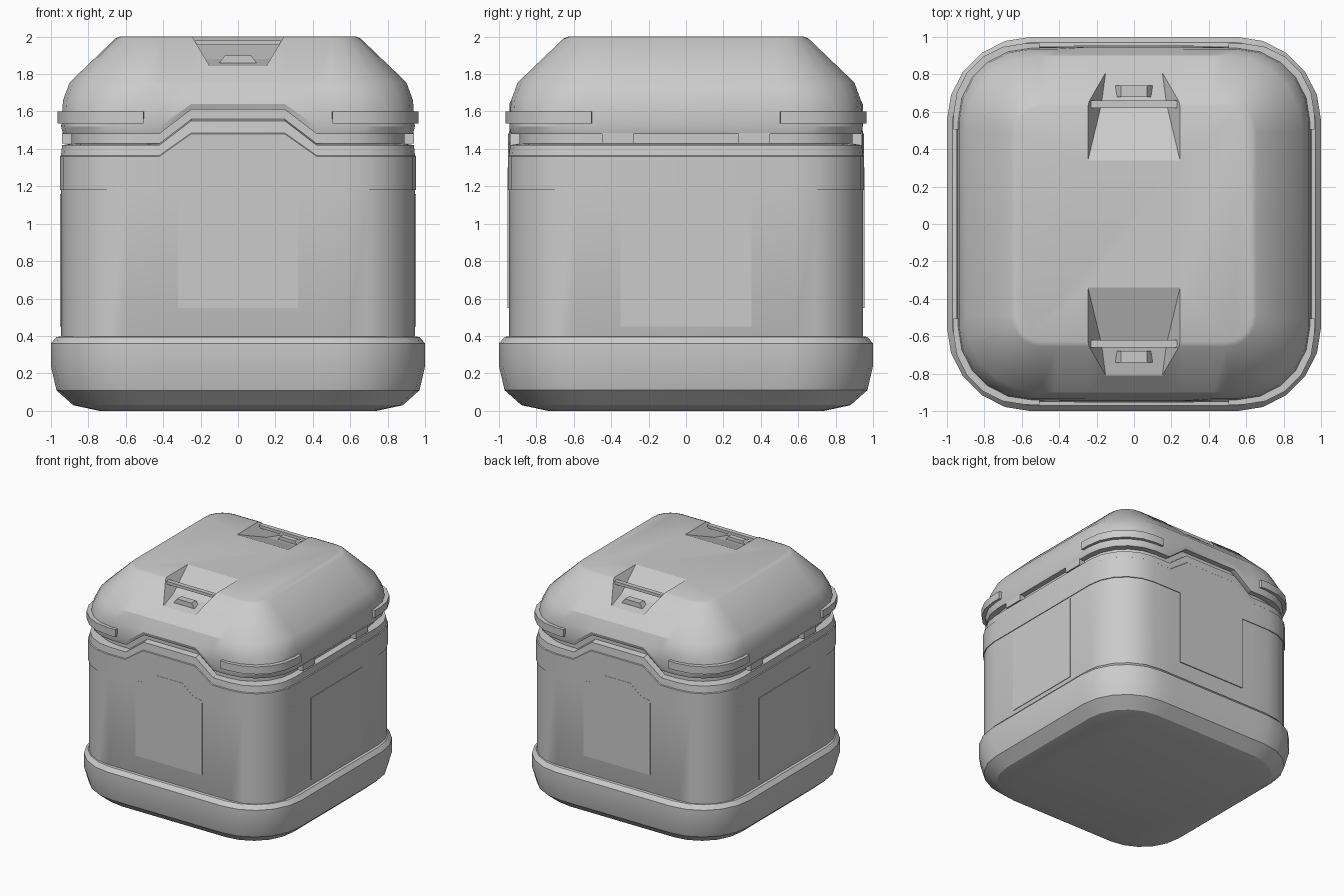
import bpy, bmesh, math
from mathutils import Vector

cube = bpy.data.objects.get("Cube")
if cube:
    bpy.data.objects.remove(cube, do_unlink=True)

GREY = (0.6, 0.6, 0.6, 1)
grey = bpy.data.materials.new("light_grey")
grey.use_nodes = True
grey.diffuse_color = GREY
grey.node_tree.nodes["Principled BSDF"].inputs["Base Color"].default_value = GREY

ARCH_X = (0.42, 0.25, -0.25, -0.42)
STEPS = 5


def finish(name, bm, smooth=True):
    bmesh.ops.recalc_face_normals(bm, faces=bm.faces)
    mesh = bpy.data.meshes.new(name)
    bm.to_mesh(mesh)
    bm.free()
    mesh.materials.append(grey)
    obj = bpy.data.objects.new(name, mesh)
    bpy.context.collection.objects.link(obj)
    bpy.ops.object.select_all(action='DESELECT')
    obj.select_set(True)
    bpy.context.view_layer.objects.active = obj
    if smooth:
        bpy.ops.object.shade_smooth_by_angle(angle=math.radians(25))
    return obj


def arc(half, radius, quadrant):
    """Points of one rounded corner, counter-clockwise."""
    start = quadrant * math.pi / 2
    mid = start + math.pi / 4
    c = half - radius
    cx, cy = math.copysign(c, math.cos(mid)), math.copysign(c, math.sin(mid))
    for i in range(STEPS + 1):
        a = start + math.pi / 2 * i / STEPS
        yield cx + radius * math.cos(a), cy + radius * math.sin(a)


def ring(half, radius, z, arch=0):
    """Rounded square whose front and back edges can rise in the middle."""
    pts = []
    for q in range(4):
        pts += [(x, y, z) for x, y in arc(half, radius, q)]
        if q % 2 == 0:
            side = 1 if q == 0 else -1
            pts += [(x * side, half * side, z + (arch if abs(x) < 0.3 else 0)) for x in ARCH_X]
    return pts


def loft(name, sections):
    bm = bmesh.new()
    rings = [[bm.verts.new(p) for p in ring(*s)] for s in sections]
    for low, high in zip(rings, rings[1:]):
        n = len(low)
        for i in range(n):
            j = (i + 1) % n
            bm.faces.new((low[i], low[j], high[j], high[i]))
    bm.faces.new(rings[0])
    bm.faces.new(rings[-1])
    return finish(name, bm)


def prism(name, near, far, smooth=False):
    """Solid between two matching outlines."""
    bm = bmesh.new()
    a = [bm.verts.new(p) for p in near]
    b = [bm.verts.new(p) for p in far]
    for i in range(len(a)):
        j = (i + 1) % len(a)
        bm.faces.new((a[i], a[j], b[j], b[i]))
    bm.faces.new(a)
    bm.faces.new(b)
    return finish(name, bm, smooth)


def box(name, low, high):
    low, high = Vector(low), Vector(high)
    near = [(low.x, low.y), (high.x, low.y), (high.x, high.y), (low.x, high.y)]
    return prism(name, [(x, y, low.z) for x, y in near], [(x, y, high.z) for x, y in near])


# Flared base skirt
loft("base", [(0.74, 0.25, 0), (0.88, 0.38, 0.03), (0.97, 0.44, 0.11),
              (1.0, 0.45, 0.24), (1.0, 0.45, 0.36), (0.97, 0.42, 0.395), (0.92, 0.38, 0.40)])

# Body with shoulder band and arched top edge
loft("body", [(0.92, 0.36, 0.3), (0.946, 0.36, 0.36), (0.946, 0.36, 1.18),
              (0.952, 0.36, 1.18), (0.952, 0.36, 1.36, 0.12), (0.946, 0.36, 1.365, 0.12),
              (0.94, 0.36, 1.42, 0.13), (0.88, 0.34, 1.43, 0.13), (0.6, 0.15, 1.4)])

# Recessed neck seen in the gap under the lid
loft("neck", [(0.89, 0.36, 1.3), (0.89, 0.36, 1.63)])

# Lid
lid = loft("lid", [(0.6, 0.15, 1.62), (0.88, 0.34, 1.48, 0.13), (0.935, 0.38, 1.48, 0.13),
                   (0.945, 0.38, 1.52, 0.12), (0.935, 0.39, 1.66), (0.90, 0.40, 1.755),
                   (0.655, 0.16, 1.99), (0.63, 0.14, 2.0)])

# Wedge-shaped grip recesses, front and back
grip_profile = [(0.24, 2.04), (0.64, 1.88), (0.82, 1.84), (0.95, 1.84), (0.95, 2.04)]
for label, s in (("front", -1), ("back", 1)):
    sides = [[(k * (0.15 + (z - 1.84) * 0.6), s * y, z) for y, z in grip_profile] for k in (-1, 1)]
    cutter = prism("grip_cutter", *sides)
    cut = lid.modifiers.new("grip", 'BOOLEAN')
    cut.operation = 'DIFFERENCE'
    cut.solver = 'EXACT'
    cut.object = cutter
    bpy.context.view_layer.objects.active = lid
    bpy.ops.object.modifier_apply(modifier=cut.name)
    bpy.data.objects.remove(cutter, do_unlink=True)

    # Cross bar and latch hook inside the recess
    y0, y1 = sorted((s * 0.62, s * 0.66))
    box(label + "_grip_bar", (-0.23, y0, 1.955), (0.23, y1, 1.98))
    hook = [(-0.12, 1.83), (0.12, 1.83), (0.07, 1.9), (-0.07, 1.9)]
    prism(label + "_latch_hook", [(x, s * 0.68, z) for x, z in hook],
          [(x, s * 0.74, z) for x, z in hook])

    # Label panel with a raised tab at its top
    panel = [(-0.32, 0.55), (0.32, 0.55), (0.32, 1.2), (0.24, 1.21),
             (0.13, 1.3), (-0.13, 1.3), (-0.24, 1.21), (-0.32, 1.2)]
    prism(label + "_panel", [(x, s * 0.94, z) for x, z in panel],
          [(x, s * 0.954, z) for x, z in panel])

# Side panels and the small stops in the gap
for label, s in (("left", 1), ("right", -1)):
    x0, x1 = sorted((s * 0.94, s * 0.951))
    box(label + "_panel", (x0, -0.35, 0.45), (x1, 0.35, 1.16))
    x0, x1 = sorted((s * 0.86, s * 0.94))
    for y in (-0.365, 0.365):
        box(label + "_stop", (x0, y - 0.085, 1.43), (x1, y + 0.085, 1.485))

# Bumper strips wrapping the lid corners
for q, label in enumerate(("back_left", "back_right", "front_right", "front_left")):
    outer, inner = list(arc(0.965, 0.38, q)), list(arc(0.88, 0.33, q))
    tangents = [Vector((-math.sin(a), math.cos(a))) for a in (q * math.pi / 2, (q + 1) * math.pi / 2)]
    for path in (outer, inner):
        reach = path is outer and 0.08 or 0.05
        path.insert(0, tuple(Vector(path[0]) - tangents[0] * reach))
        path.append(tuple(Vector(path[-1]) + tangents[1] * reach))
    outline = outer + inner[::-1]
    prism(label + "_bumper", [(x, y, 1.535) for x, y in outline],
          [(x, y, 1.6) for x, y in outline], smooth=True)
